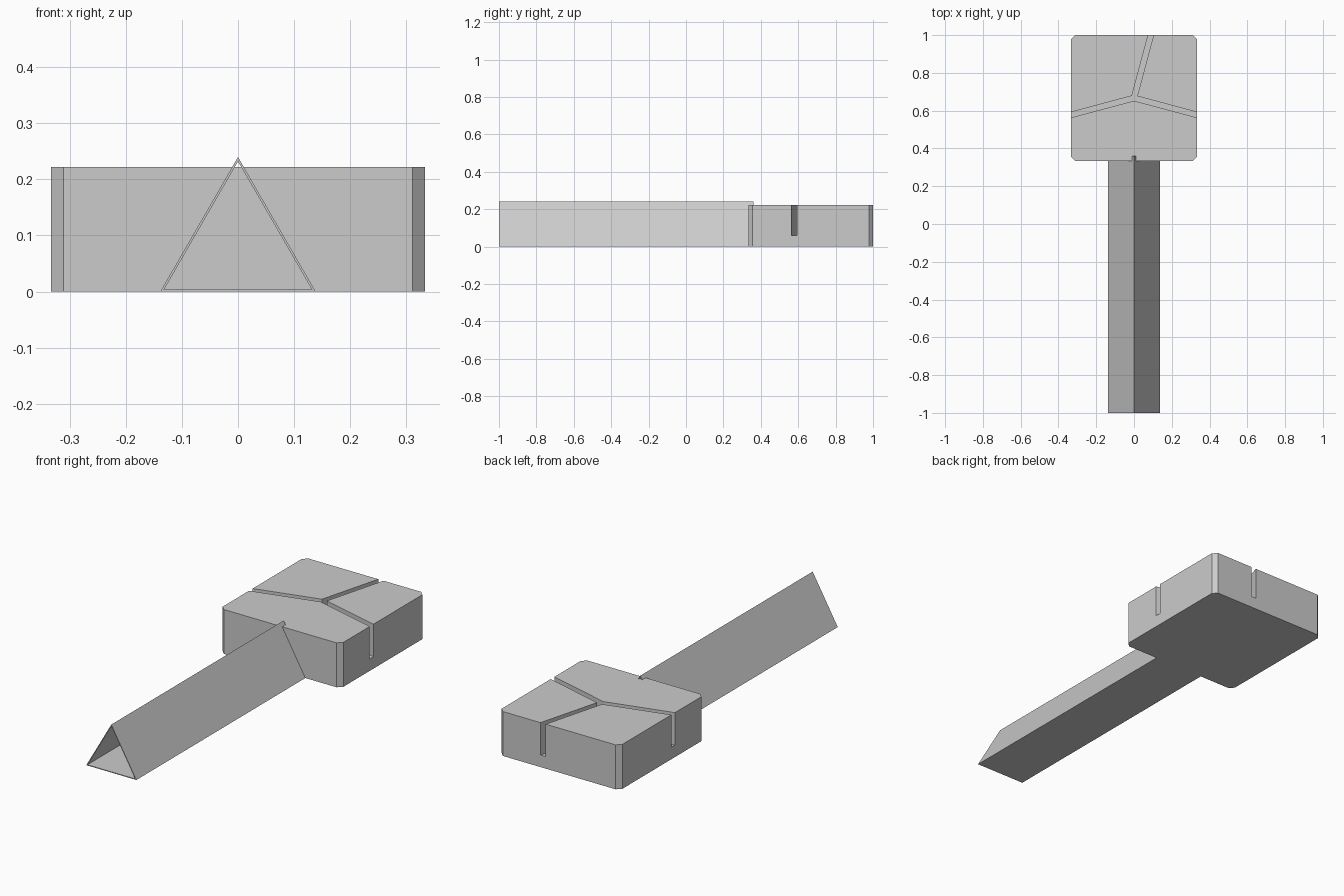
import bpy, bmesh
from math import radians, sin, cos
from mathutils import Matrix, Vector

cube = bpy.data.objects.get("Cube")
if cube:
    bpy.data.objects.remove(cube, do_unlink=True)

GREY = (0.6, 0.6, 0.6, 1)
grey = bpy.data.materials.new("plain_grey")
grey.use_nodes = True
grey.diffuse_color = GREY
grey.node_tree.nodes["Principled BSDF"].inputs["Base Color"].default_value = GREY


def add_object(name, bm):
    bmesh.ops.recalc_face_normals(bm, faces=bm.faces)
    mesh = bpy.data.meshes.new(name)
    bm.to_mesh(mesh)
    bm.free()
    mesh.materials.append(grey)
    obj = bpy.data.objects.new(name, mesh)
    bpy.context.collection.objects.link(obj)
    return obj


def box(size, centre, rotation=0, pivot=(0, 0, 0)):
    bm = bmesh.new()
    place = (Matrix.Translation(pivot) @ Matrix.Rotation(rotation, 4, 'Z')
             @ Matrix.Translation(centre) @ Matrix.Diagonal((*size, 1)))
    bmesh.ops.create_cube(bm, size=1, matrix=place)
    return bm


# Head block with chamfered upright corners
SIDE, HEIGHT, MID_Y = 0.667, 0.222, 0.667
bm = box((SIDE, SIDE, HEIGHT), (0, MID_Y, HEIGHT / 2))
upright = [e for e in bm.edges if abs(e.verts[0].co.z - e.verts[1].co.z) > 0.1]
bmesh.ops.bevel(bm, geom=upright, offset=0.022, offset_type='OFFSET',
                segments=1, affect='EDGES')
head = add_object("head_block", bm)

# Three slots meeting in the middle of the head
SLOT_WIDTH, SLOT_FLOOR = 0.028, 0.06
for angle in (75, 195, 315 + 30):
    bm = box((0.6, SLOT_WIDTH, 0.3), (0.3, 0, SLOT_FLOOR + 0.15),
             radians(angle), (0, MID_Y, 0))
    cutter = add_object(f"slot_cutter_{angle}", bm)
    cutter.hide_render = True
    cut = head.modifiers.new("slot", 'BOOLEAN')
    cut.operation, cut.solver, cut.object = 'DIFFERENCE', 'EXACT', cutter
    bpy.context.view_layer.objects.active = head
    bpy.ops.object.modifier_apply(modifier=cut.name)
    bpy.data.objects.remove(cutter, do_unlink=True)

# Hollow triangular handle, its end sunk into the head
bm = bmesh.new()
loops = []
for radius in (0.16, 0.152):
    for y in (-1, 0.361):
        loops.append([bm.verts.new((radius * cos(radians(a)), y, 0.08 + radius * sin(radians(a))))
                      for a in (90, 210, 330)])
outer_front, outer_back, inner_front, inner_back = loops
for a, b in ((outer_front, outer_back), (inner_front, inner_back),
             (outer_front, inner_front), (outer_back, inner_back)):
    for i in range(3):
        j = (i + 1) % 3
        bm.faces.new((a[i], a[j], b[j], b[i]))
add_object("handle_tube", bm)
